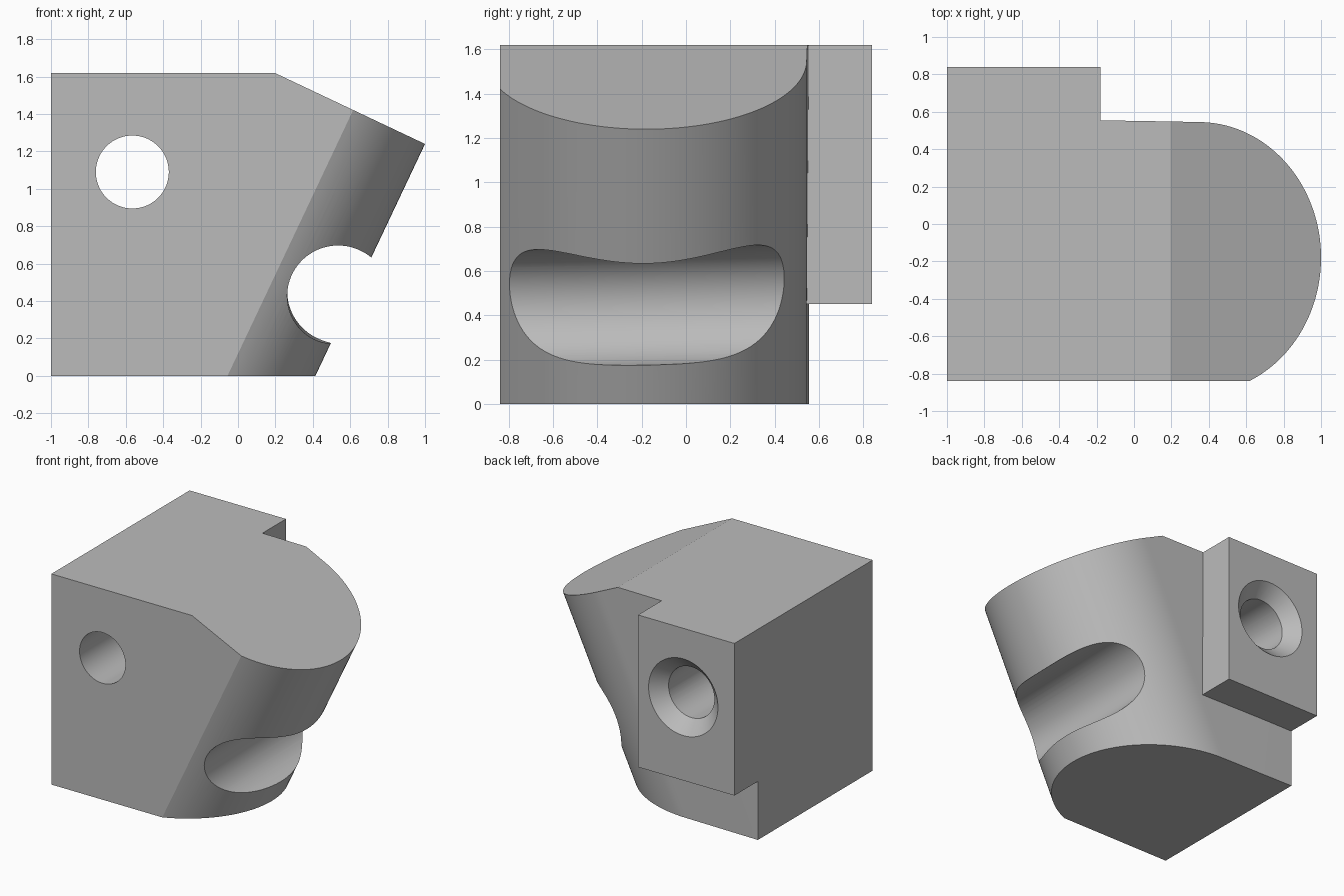
import bpy, bmesh
from math import sin, cos, pi, asin, radians
from mathutils import Vector, Matrix

cube = bpy.data.objects.get("Cube")
if cube:
    bpy.data.objects.remove(cube, do_unlink=True)

grey = bpy.data.materials.new("plain grey")
grey.use_nodes = True
GREY = (0.5, 0.5, 0.5, 1)
grey.diffuse_color = GREY
grey.node_tree.nodes["Principled BSDF"].inputs["Base Color"].default_value = GREY

HEIGHT, HALF_DEPTH, WALL = 1.62, 0.84, 0.545
TILT = radians(25.3)
HOLE_X, HOLE_Z, HOLE_R = -0.565, 1.09, 0.195


def add_object(name, bm):
    bmesh.ops.recalc_face_normals(bm, faces=bm.faces)
    mesh = bpy.data.meshes.new(name)
    bm.to_mesh(mesh)
    bm.free()
    mesh.materials.append(grey)
    ob = bpy.data.objects.new(name, mesh)
    bpy.context.collection.objects.link(ob)
    return ob


def rod(name, start, end, r1, r2, segments=96):
    """Cylinder or cone between two points."""
    a, b = Vector(start), Vector(end)
    bm = bmesh.new()
    turn = (b - a).to_track_quat('Z', 'Y').to_matrix().to_4x4()
    bmesh.ops.create_cone(bm, cap_ends=True, segments=segments, radius1=r1, radius2=r2,
                          depth=(b - a).length, matrix=Matrix.Translation((a + b) / 2) @ turn)
    return add_object(name, bm)


def combine(target, tool, operation):
    """Apply a boolean and discard its tool."""
    mod = target.modifiers.new(tool.name, 'BOOLEAN')
    mod.object, mod.operation, mod.solver = tool, operation, 'EXACT'
    bpy.context.view_layer.objects.active = target
    bpy.ops.object.modifier_apply(modifier=mod.name)
    bpy.data.objects.remove(tool, do_unlink=True)


# Body: rounded profile swept down the leaning axis, starting at its sloped top
R = 0.725
centre_y = WALL - R
first = asin((-HALF_DEPTH - centre_y) / R)
STEPS = 72
profile = [(-3, -HALF_DEPTH)]
for i in range(STEPS + 1):
    a = first + (pi / 2 - first) * i / STEPS
    profile.append((R * cos(a) - R, centre_y + R * sin(a)))
profile += [(-1.27, 0.555), (-3, 0.555)]

axis = Vector((sin(TILT), 0, cos(TILT)))
across = Vector((cos(TILT), 0, -sin(TILT)))
nose = Vector((1, 0, 1.24))
bm = bmesh.new()
top = bm.faces.new([bm.verts.new(nose + across * u + Vector((0, y, 0))) for u, y in profile])
sweep = bmesh.ops.extrude_face_region(bm, geom=[top], use_keep_orig=True)
bmesh.ops.translate(bm, vec=axis * -4,
                    verts=[v for v in sweep["geom"] if isinstance(v, bmesh.types.BMVert)])
bmesh.ops.recalc_face_normals(bm, faces=bm.faces)

# Trim the sweep flat at the base, top and left end
for point, normal in (((0, 0, 0), (0, 0, -1)), ((0, 0, HEIGHT), (0, 0, 1)), ((-1, 0, 0), (-1, 0, 0))):
    cut = bmesh.ops.bisect_plane(bm, geom=bm.verts[:] + bm.edges[:] + bm.faces[:], dist=1e-5,
                                 plane_co=point, plane_no=normal, clear_outer=True)
    rim = [e for e in cut["geom_cut"] if isinstance(e, bmesh.types.BMEdge)]
    bmesh.ops.holes_fill(bm, edges=rim, sides=0)
body = add_object("clamp_body", bm)

# Rear mounting pad
low, high = Vector((-1, 0.3, 0.45)), Vector((-0.18, HALF_DEPTH, HEIGHT))
bm = bmesh.new()
bmesh.ops.create_cube(bm, size=1, matrix=Matrix.Translation((low + high) / 2)
                      @ Matrix.Diagonal((*(high - low), 1)))
combine(body, add_object("rear_pad", bm), 'UNION')

# Bolt hole with countersink at the rear
combine(body, rod("bolt_hole", (HOLE_X, -1, HOLE_Z), (HOLE_X, 1, HOLE_Z), HOLE_R, HOLE_R), 'DIFFERENCE')
combine(body, rod("countersink", (HOLE_X, HALF_DEPTH - 0.12, HOLE_Z), (HOLE_X, HALF_DEPTH + 0.02, HOLE_Z),
                  HOLE_R - 0.02, HOLE_R + 0.12), 'DIFFERENCE')

# Round groove across the curved nose
combine(body, rod("nose_groove", (0.53, -1.17, 0.42), (0.53, 0.83, 0.46), 0.267, 0.267), 'DIFFERENCE')

bpy.ops.object.select_all(action='DESELECT')
body.select_set(True)
bpy.context.view_layer.objects.active = body
bpy.ops.object.shade_smooth_by_angle(angle=radians(25))
